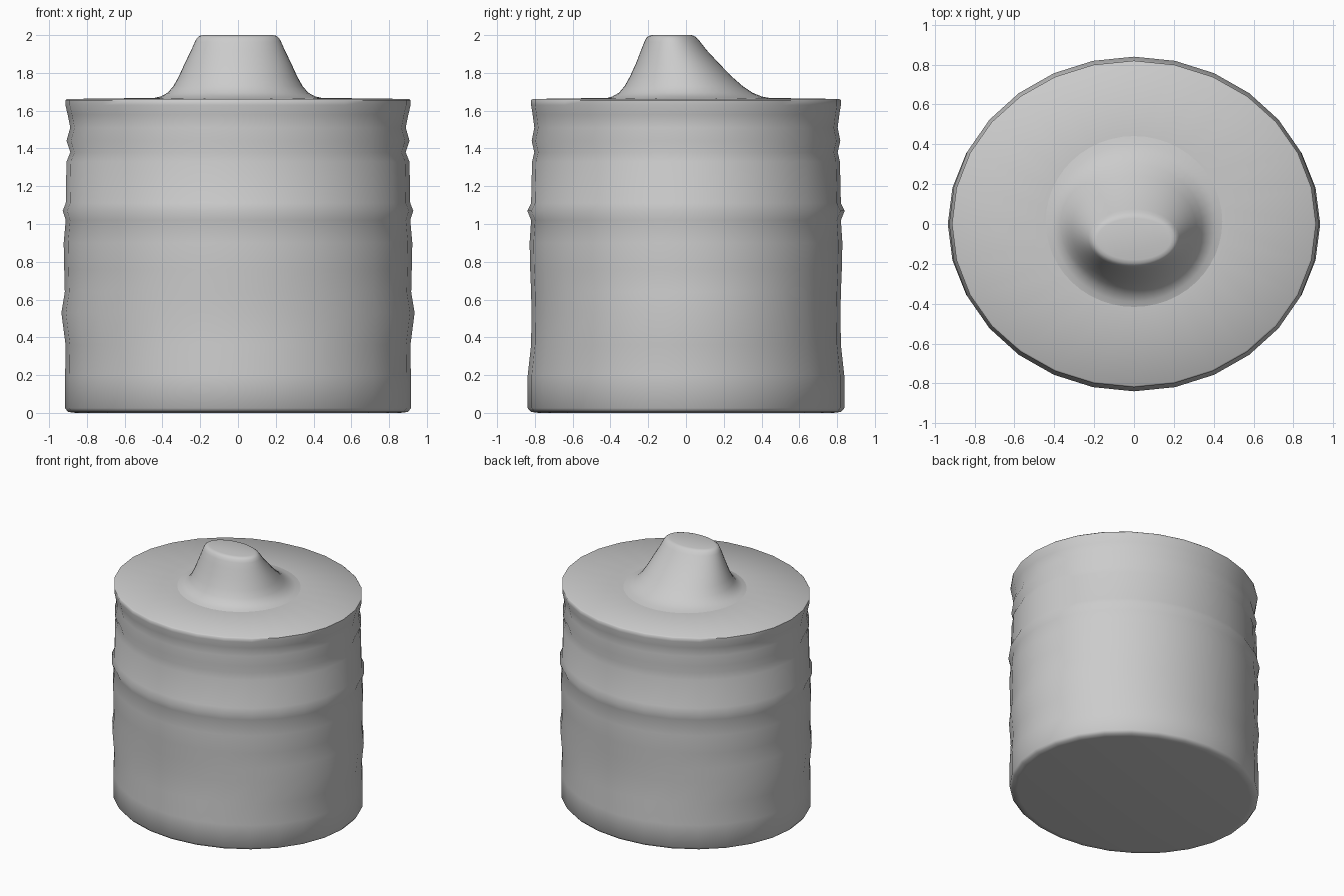
import bpy, math

if "Cube" in bpy.data.objects:
    bpy.data.objects.remove(bpy.data.objects["Cube"])

grey = bpy.data.materials.new("plain grey")
grey.use_nodes = True
colour = (0.6, 0.6, 0.6, 1)
grey.diffuse_color = colour
grey.node_tree.nodes["Principled BSDF"].inputs["Base Color"].default_value = colour


def loft(name, rings, sides, cap_bottom=True):
    """Skin a stack of ellipses, each (height, x radius, front y, back y)."""
    verts, faces = [], []
    for z, rx, front, back in rings:
        for i in range(sides):
            a = math.tau * i / sides
            verts.append((rx * math.cos(a),
                          (front + back) / 2 + (back - front) / 2 * math.sin(a), z))
    for r in range(len(rings) - 1):
        for i in range(sides):
            j = (i + 1) % sides
            faces.append((r * sides + i, r * sides + j,
                          (r + 1) * sides + j, (r + 1) * sides + i))
    if cap_bottom:
        faces.append(tuple(reversed(range(sides))))
    faces.append(tuple(range(len(verts) - sides, len(verts))))
    mesh = bpy.data.meshes.new(name)
    mesh.from_pydata(verts, [], faces)
    mesh.materials.append(grey)
    obj = bpy.data.objects.new(name, mesh)
    bpy.context.collection.objects.link(obj)
    bpy.ops.object.select_all(action="DESELECT")
    obj.select_set(True)
    bpy.context.view_layer.objects.active = obj
    bpy.ops.object.shade_smooth_by_angle(angle=math.radians(50))
    return obj


# Ribbed oval drum: height, x radius, y radius
body = [(0, .86, .78), (.005, .9, .82), (.025, .915, .838), (.2, .915, .838),
        (.36, .913, .82), (.53, .935, .818), (.64, .917, .82), (.76, .92, .825),
        (.9, .923, .828), (1.02, .912, .82), (1.07, .928, .84), (1.11, .912, .82),
        (1.33, .908, .815), (1.38, .888, .803), (1.44, .908, .817),
        (1.51, .888, .803), (1.58, .902, .812), (1.63, .914, .82),
        (1.655, .914, .82), (1.662, .905, .812), (1.668, .42, .4)]
loft("drum_body", [(z, rx, -ry, ry) for z, rx, ry in body], 28)

# Oval spout flaring out into the lid and leaning to the front
spout = [(1.664, .46, -.43, .46), (1.675, .41, -.39, .4), (1.695, .372, -.355, .352),
         (1.73, .342, -.325, .3), (1.78, .314, -.297, .243), (1.85, .282, -.265, .175),
         (1.92, .248, -.238, .11), (1.965, .228, -.22, .075), (1.985, .217, -.21, .058),
         (1.996, .203, -.197, .043), (2, .185, -.18, .028)]
loft("spout", spout, 48, cap_bottom=False)
